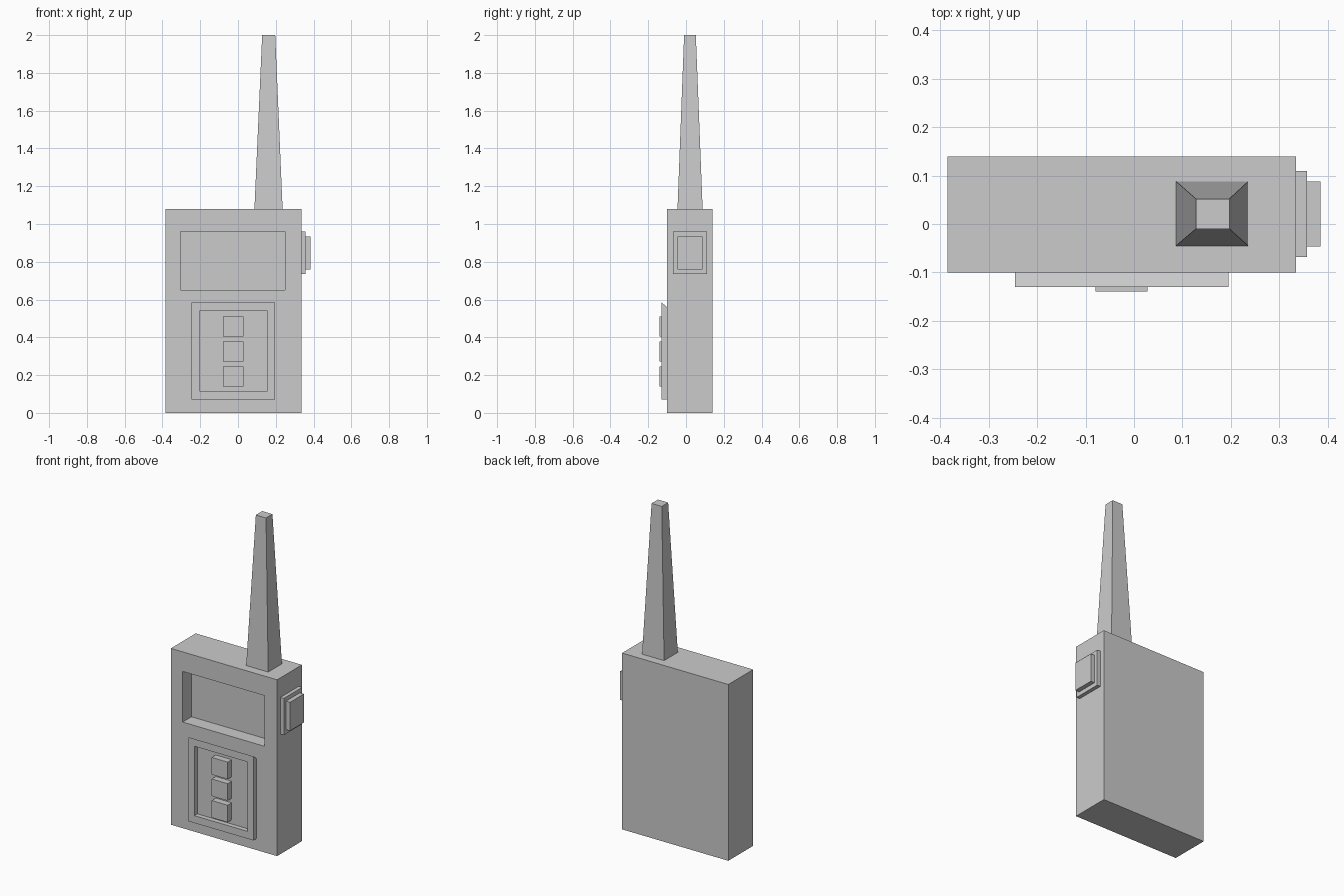
import bpy
import bmesh

if "Cube" in bpy.data.objects:
    bpy.data.objects.remove(bpy.data.objects["Cube"])


def block(bm, x, y, z):
    """Axis-aligned box from (min, max) ranges."""
    verts = bmesh.ops.create_cube(bm, size=1)["verts"]
    for v in verts:
        v.co = [r[0] if c < 0 else r[1] for c, r in zip(v.co, (x, y, z))]
    return verts


def recess(bm, x, z, depth):
    """Sink a rectangular pocket into the front (-y) face."""
    bm.normal_update()
    face = min(bm.faces, key=lambda f: f.calc_center_median().y)
    c = face.calc_center_median()
    for step in (0, depth):
        bmesh.ops.inset_individual(bm, faces=[face], thickness=0.01)
        for v in face.verts:
            v.co = (x[0] if v.co.x < c.x else x[1], c.y + step,
                    z[0] if v.co.z < c.z else z[1])
        c = face.calc_center_median()


def finish(bm, name):
    bmesh.ops.recalc_face_normals(bm, faces=bm.faces)
    mesh = bpy.data.meshes.new(name)
    bm.to_mesh(mesh)
    bm.free()
    obj = bpy.data.objects.new(name, mesh)
    bpy.context.collection.objects.link(obj)
    return obj


def box(name, x, y, z):
    bm = bmesh.new()
    block(bm, x, y, z)
    return finish(bm, name)


# Body with sunken screen
bm = bmesh.new()
block(bm, (-0.385, 0.335), (-0.10, 0.14), (0, 1.08))
recess(bm, (-0.305, 0.25), (0.65, 0.96), 0.085)
finish(bm, "body")

# Raised keypad surround, top edge undercut towards the body
bm = bmesh.new()
for v in block(bm, (-0.246, 0.195), (-0.13, -0.10), (0.07, 0.585)):
    if v.co.y > -0.11 and v.co.z > 0.5:
        v.co.z = 0.56
recess(bm, (-0.205, 0.155), (0.115, 0.54), 0.029)
finish(bm, "keypad_frame")

# Keypad buttons
for i in range(3):
    z = 0.14 + i * 0.132
    box(f"keypad_button_{i + 1}", (-0.08, 0.028), (-0.14, -0.10), (z, z + 0.105))

# Side talk button in two steps
box("talk_button_base", (0.335, 0.358), (-0.068, 0.11), (0.735, 0.96))
box("talk_button", (0.358, 0.385), (-0.046, 0.088), (0.76, 0.935))

# Tapered antenna
bm = bmesh.new()
for v in block(bm, (0.087, 0.236), (-0.045, 0.088), (1.08, 2.0)):
    if v.co.z > 1.5:
        v.co.x = 0.128 if v.co.x < 0.16 else 0.197
        v.co.y = -0.01 if v.co.y < 0 else 0.052
finish(bm, "antenna")
